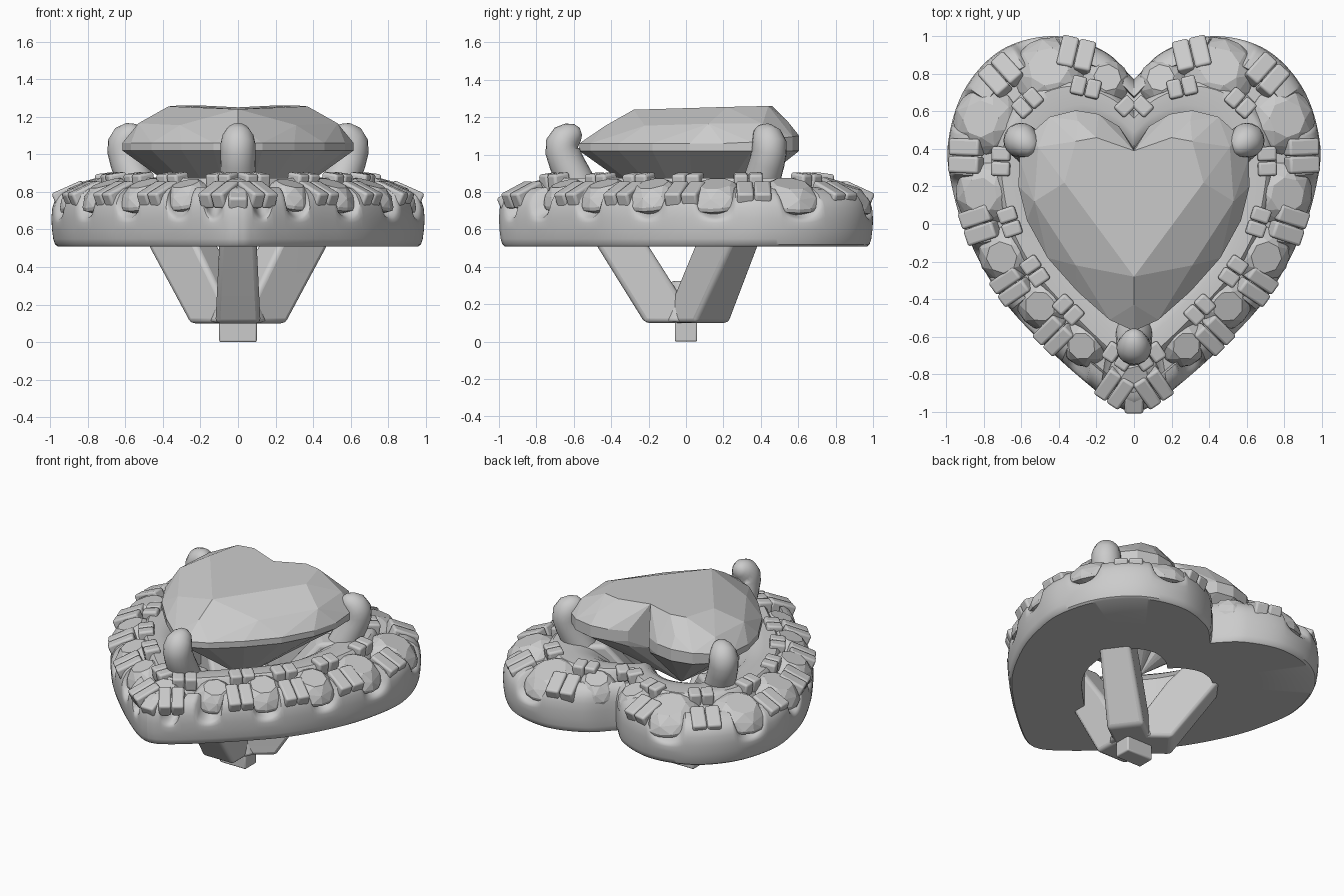
import bpy, bmesh, math
from mathutils import Vector, Matrix

if "Cube" in bpy.data.objects:
    bpy.data.objects.remove(bpy.data.objects["Cube"])

metal = bpy.data.materials.new("pale_grey")
metal.diffuse_color = (0.6, 0.6, 0.6, 1)
metal.use_nodes = True
metal.node_tree.nodes["Principled BSDF"].inputs["Base Color"].default_value = metal.diffuse_color


def finish(name, bm, smooth=None, bevel=0):
    bmesh.ops.recalc_face_normals(bm, faces=bm.faces)
    me = bpy.data.meshes.new(name)
    bm.to_mesh(me)
    bm.free()
    ob = bpy.data.objects.new(name, me)
    bpy.context.collection.objects.link(ob)
    me.materials.append(metal)
    if bevel:
        m = ob.modifiers.new("bevel", 'BEVEL')
        m.width, m.segments, m.limit_method = bevel, 3, 'ANGLE'
    if smooth:
        bpy.ops.object.select_all(action='DESELECT')
        bpy.context.view_layer.objects.active = ob
        ob.select_set(True)
        bpy.ops.object.shade_smooth_by_angle(angle=math.radians(smooth))
    return ob


def spline(pts, n):
    """Smooth path through points, n samples per span."""
    p = [Vector(q) for q in pts]
    p = [2 * p[0] - p[1]] + p + [2 * p[-1] - p[-2]]
    out = []
    for i in range(1, len(p) - 2):
        a, b, c, d = p[i - 1:i + 3]
        for k in range(n):
            t = k / n
            out.append(0.5 * (2 * b + (c - a) * t + (2 * a - 5 * b + 4 * c - d) * t * t
                              + (3 * b - a - 3 * c + d) * t ** 3))
    return out + [p[-2]]


# Right half of the heart outlines, cleft to tip
N = 20
OUTER = spline([(0, .77), (.16, .92), (.42, 1), (.7, .93), (.9, .72), (.99, .43), (.965, .18),
                (.88, -.08), (.7, -.4), (.45, -.67), (.2, -.89), (.07, -.98), (0, -1)], N)
INNER = spline([(0, .53), (.12, .63), (.3, .69), (.48, .64), (.6, .52), (.655, .36), (.65, .18),
                (.6, -.04), (.48, -.25), (.32, -.43), (.15, -.6), (.05, -.68), (0, -.7)], N)
M = len(OUTER) - 1


def nearest(curve, x, y):
    return min(range(M + 1), key=lambda i: (curve[i] - Vector((x, y))).length)


# Small stones: x, y, radius
STONES = [(.155, .755, .135), (.45, .81, .195), (.79, .55, .18), (.79, .16, .17),
          (.68, -.165, .155), (.48, -.42, .15), (.26, -.63, .135), (0, -.8, .135)]
MID = [(a + b) / 2 for a, b in zip(OUTER, INNER)]
seats = [nearest(MID, x, y) for x, y, r in STONES]
# Scallops in the outer wall: outline index and half width
scallops = [(s, min(.12, r * .62)) for s, (x, y, r) in zip(seats[1:-1], STONES[1:-1])]
scallops.append((nearest(OUTER, .13, -.94), .06))


def rise(i):
    """1 on the teeth of the outer wall, falling to 0 at the middle of a scallop."""
    g = 1
    for s, w in scallops:
        d = (OUTER[i] - OUTER[s]).length
        if d < w:
            g = min(g, 1 - math.sqrt(1 - (d / w) ** 2))
    return g


# Halo ring: a cross-section lofted around the heart, running in to the basket opening
LOW = [(1, .635), (.985, .65), (.95, .66), (.88, .67), (.74, .69), (.62, .72), (.58, .73)]
HIGH = [(1, .66), (.985, .715), (.95, .75), (.88, .785), (.74, .815), (.62, .825), (.58, .77)]
HOLE_SCALE = .62
bm = bmesh.new()
rings = []
for k in range(2 * M):
    i, sx = (k, 1) if k <= M else (2 * M - k, -1)
    g = rise(i)
    sec = [(0, .51), (.9, .51), (.94, .52), (.97, .55), (.99, .6)]
    sec += [(a, z0 + g * (z1 - z0)) for (a, z0), (b, z1) in zip(LOW, HIGH)]
    sec += [(.3, .785), (.2, .86), (.14, .875), (.04, .875)]
    ring = [(INNER[i] * HOLE_SCALE, .51)]
    ring += [(INNER[i].lerp(OUTER[i], f), z) for f, z in sec]
    ring += [(INNER[i] * s, z) for s, z in ((.92, .872), (.84, .865), (.74, .83), (HOLE_SCALE, .76))]
    rings.append([bm.verts.new((sx * p.x, p.y, z)) for p, z in ring])
for k in range(2 * M):
    a, b = rings[k], rings[(k + 1) % (2 * M)]
    for j in range(len(a)):
        q = (j + 1) % len(a)
        bm.faces.new((a[j], a[q], b[q], b[j]))
finish("halo_ring", bm, 35)


def frame(i, sx, f, z, tilt):
    """Matrix with local x pointing outward from the heart and tilted down."""
    p = INNER[i].lerp(OUTER[i], f)
    j, k = max(i - 4, 0), min(i + 4, M)
    t = OUTER[k] - OUTER[j] + INNER[k] - INNER[j]
    ang = math.atan2(t.x, -t.y) if i < M else -math.pi / 2
    out = Vector((sx * math.cos(ang), math.sin(ang), 0))
    return (Matrix.Translation((sx * p.x, p.y, z))
            @ Matrix.Rotation(math.atan2(out.y, out.x), 4, 'Z') @ Matrix.Rotation(tilt, 4, 'Y'))


def circle(n, r, z, off=0):
    return [Vector((r * math.cos(2 * math.pi * (k + off) / n),
                    r * math.sin(2 * math.pi * (k + off) / n), z)) for k in range(n)]


# Small faceted stones
bm = bmesh.new()
for s, (x, y, r) in zip(seats, STONES):
    for sx in ((1, -1) if x else (1,)):
        m = frame(s, sx, .5, .765, math.radians(19))
        m.translation.xy = (sx * x, y)
        pts = (circle(8, r * .55, .085, .5) + circle(8, r * .86, .045) + circle(16, r, 0)
               + circle(16, r, -.02) + circle(8, r * .4, -.08))
        vs = [bm.verts.new(m @ p) for p in pts]
        bmesh.ops.convex_hull(bm, input=vs)
finish("halo_stones", bm)


# Paired claws between neighbouring stones, on the outer and inner rims
def claws(bm, i, f, z, tilt, size, gap, sides=(1, -1), pair=(1, -1)):
    for sx in sides:
        for e in pair:
            m = (frame(i, sx, f, z, math.radians(tilt)) @ Matrix.Translation((0, e * gap, 0))
                 @ Matrix.Diagonal((*size, 1)))
            bmesh.ops.create_cube(bm, size=1, matrix=m)


outer_bm, inner_bm = bmesh.new(), bmesh.new()
for n, (a, b) in enumerate(zip(seats, seats[1:])):
    c = (a + b) // 2
    w = .09 if n < 4 else .078
    claws(outer_bm, c, .7, .785, 24, (.175, w, .09), w / 2 + .002)
    claws(inner_bm, c, .14, .855, 8, (.1, .076, .09), .04)
claws(outer_bm, M, .8, .75, 24, (.12, .1, .09), 0, (1,), (0,))
claws(inner_bm, 8, .2, .85, 8, (.1, .08, .08), 0, pair=(0,))
finish("outer_claws", outer_bm, 40, .014)
finish("inner_claws", inner_bm, 40, .014)

# Heart stone: each half is a convex hull, open along the middle
GIRDLE = [(0, .4), (.08, .52), (.19, .585), (.31, .605), (.45, .57), (.55, .48), (.61, .35),
          (.615, .2), (.57, .02), (.46, -.18), (.3, -.36), (.13, -.51), (0, -.57)]
TABLE = [(0, .39, 1.25), (.2, .46, 1.26), (.31, .44, 1.26), (.37, .22, 1.255), (0, -.28, 1.24)]
CROWN = [(.51, .41, 1.165), (.53, .12, 1.165), (.31, -.22, 1.155), (.3, .55, 1.17), (0, -.43, 1.155)]
bm = bmesh.new()
for sx in (1, -1):
    pts = TABLE + CROWN + [(0, .05, .58), (0, .4, .95), (.08, .51, .98)]
    for x, y in GIRDLE:
        lift = .04 * max(0, y - .3) / .3
        pts += [(x, y, 1.06 + lift), (x, y, 1.02)]
    vs = [bm.verts.new((sx * x, y, z)) for x, y, z in pts]
    bmesh.ops.convex_hull(bm, input=vs)
bmesh.ops.delete(bm, geom=[f for f in bm.faces if all(abs(v.co.x) < 1e-4 for v in f.verts)],
                 context='FACES')
bmesh.ops.delete(bm, geom=[v for v in bm.verts if not v.link_faces], context='VERTS')
bmesh.ops.remove_doubles(bm, verts=bm.verts, dist=1e-4)
bmesh.ops.dissolve_limit(bm, angle_limit=math.radians(3), verts=bm.verts, edges=bm.edges)
finish("heart_stone", bm)

# Basket legs leaning outward from the base, each carrying a hooked prong
LEGS = [("front", -90, 0, 0), ("right", 36.5, .09, .05), ("left", 143.5, .09, .05)]
for name, deg, extra, spread in LEGS:
    rot = Matrix.Rotation(math.radians(deg), 4, 'Z')
    bm = bmesh.new()
    vs = []
    for r0, r1, w, z in ((-.06, .22 + spread / 3, .12, .1), (.2, .475 + spread, .1, .51),
                         (.46 + extra / 2, .67 + extra, .09, .86)):
        vs.append([bm.verts.new(rot @ Vector(c)) for c in
                   ((r0, -w, z), (r1, -w, z), (r1, w, z), (r0, w, z))])
    for a, b in zip(vs, vs[1:]):
        for j in range(4):
            bm.faces.new((a[j], a[(j + 1) % 4], b[(j + 1) % 4], b[j]))
    bm.faces.new(vs[0])
    bm.faces.new(vs[-1])
    finish(name + "_leg", bm, 40, .025)

    # Hooked prong: round sections along a curved path, closed by a dome
    bm = bmesh.new()
    path = [(.56, .8, .1), (.6, .88, .097), (.64, .96, .094), (.66, 1.02, .093),
            (.658, 1.055, .093), (.64, 1.085, .086), (.61, 1.105, .07), (.58, 1.118, .048),
            (.562, 1.124, .02)]
    prev = None
    for k, (r, z, rad) in enumerate(path):
        a, b = path[max(k - 1, 0)], path[min(k + 1, len(path) - 1)]
        d = Vector((b[0] - a[0], 0, b[1] - a[1])).normalized()
        n = Vector((d.z, 0, -d.x))
        ring = []
        for j in range(20):
            t = 2 * math.pi * j / 20
            p = Vector((r + extra, 0, z)) + rad * (math.cos(t) * n + math.sin(t) * Vector((0, 1, 0)))
            ring.append(bm.verts.new(rot @ p))
        if prev:
            for j in range(20):
                bm.faces.new((prev[j], prev[(j + 1) % 20], ring[(j + 1) % 20], ring[j]))
        else:
            bm.faces.new(ring)
        prev = ring
    bm.faces.new(prev)
    finish(name + "_prong", bm, 60)

# Base hub where the legs meet, and the post stub below it
bm = bmesh.new()
bmesh.ops.create_cone(bm, cap_ends=True, segments=12, radius1=.16, radius2=.08, depth=.22,
                      matrix=Matrix.Translation((0, 0, .215)))
finish("base_hub", bm, 40, .02)
bm = bmesh.new()
bmesh.ops.create_cube(bm, size=1, matrix=Matrix.Translation((0, 0, .065)) @ Matrix.Diagonal((.2, .12, .13, 1)))
finish("post", bm, 40, .01)
